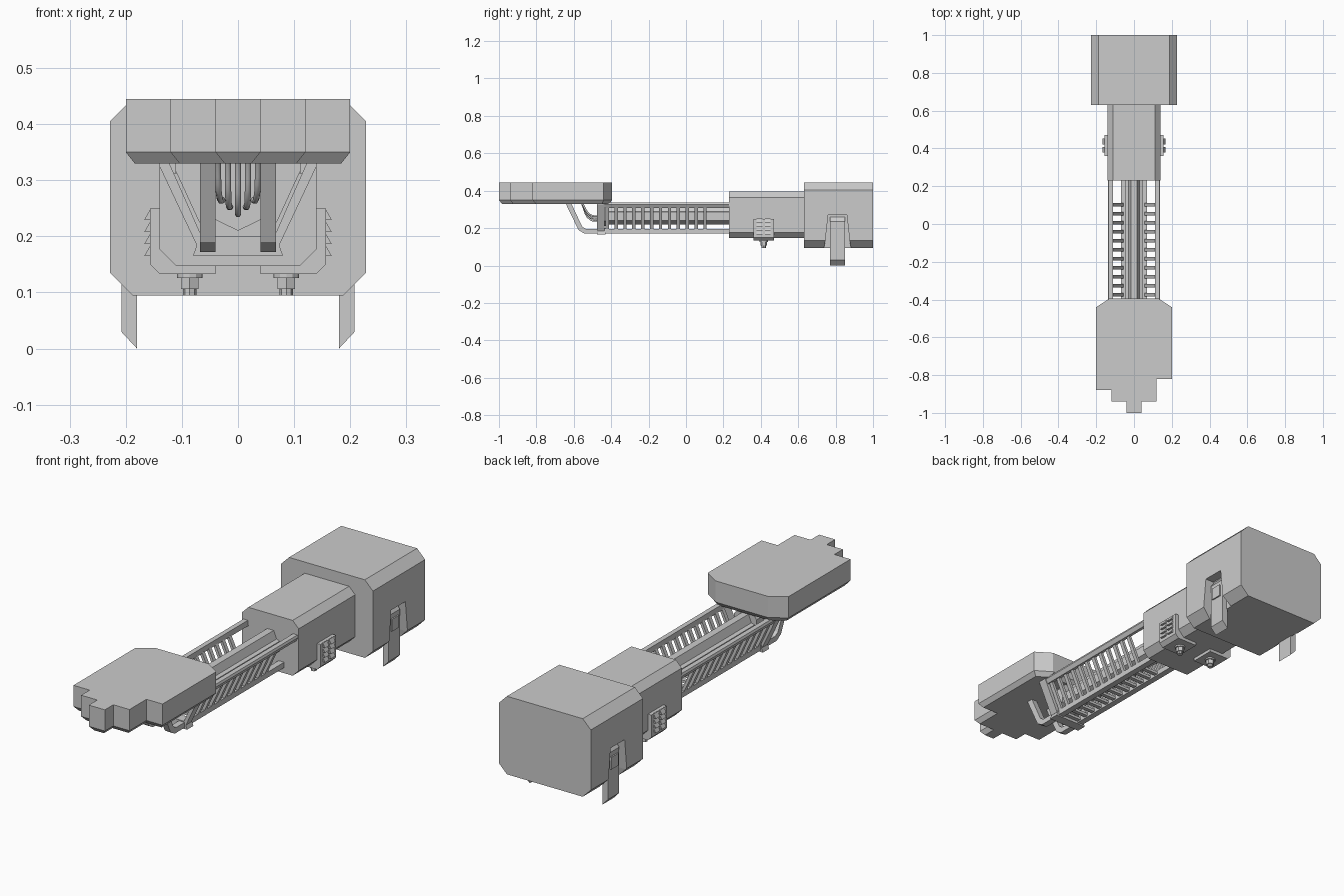
import bpy, bmesh
from mathutils import Vector

if "Cube" in bpy.data.objects:
    bpy.data.objects.remove(bpy.data.objects["Cube"])


def prism(name, pts, axis, a, b, bottom_taper=None):
    """Extrude a 2D profile along an axis: y takes (x,z), z takes (x,y), x takes (y,z)."""
    def place(p, t):
        return {'y': (p[0], t, p[1]), 'z': (p[0], p[1], t), 'x': (t, p[0], p[1])}[axis]
    bm = bmesh.new()
    lo = [bm.verts.new(place(p, a)) for p in pts]
    hi = [bm.verts.new(place(p, b)) for p in pts]
    n = len(pts)
    base = bm.faces.new(lo)
    bm.faces.new(hi[::-1])
    for i in range(n):
        bm.faces.new((lo[i], hi[i], hi[(i + 1) % n], lo[(i + 1) % n]))
    bmesh.ops.recalc_face_normals(bm, faces=bm.faces[:])
    if bottom_taper:
        bmesh.ops.inset_region(bm, faces=[base], thickness=bottom_taper[0],
                               depth=bottom_taper[1], use_even_offset=True)
    me = bpy.data.meshes.new(name)
    bm.to_mesh(me)
    bm.free()
    ob = bpy.data.objects.new(name, me)
    bpy.context.collection.objects.link(ob)
    return ob


def box(name, x0, x1, y0, y1, z0, z1):
    return prism(name, [(x0, z0), (x1, z0), (x1, z1), (x0, z1)], 'y', y0, y1)


def mirror(ob):
    ob.modifiers.new("Mirror", 'MIRROR')
    return ob


def array(ob, count, step):
    m = ob.modifiers.new("Array", 'ARRAY')
    m.count = count
    m.use_relative_offset = False
    m.use_constant_offset = True
    m.constant_offset_displace = step
    return ob


def octagon(x, z0, z1, c):
    return [(-x + c, z0), (x - c, z0), (x, z0 + c), (x, z1 - c),
            (x - c, z1), (-x + c, z1), (-x, z1 - c), (-x, z0 + c)]


# Rear block with tapered side recesses
rear = prism("rear_block", octagon(0.228, 0.095, 0.445, 0.04), 'y', 0.63, 1.0)
cutter = mirror(prism("recess_cutter", [(0.735, 0.08), (0.745, 0.13), (0.76, 0.27), (0.86, 0.27),
                                        (0.875, 0.13), (0.885, 0.08)], 'x', 0.185, 0.26))
cutter.hide_render = True
cutter.hide_viewport = True
cut = rear.modifiers.new("Recess", 'BOOLEAN')
cut.operation = 'DIFFERENCE'
cut.solver = 'EXACT'
cut.object = cutter

# Folding legs in the recesses, with a square button
mirror(prism("leg", [(0.18, 0), (0.208, 0.03), (0.208, 0.235), (0.19, 0.26), (0.18, 0.26)], 'y', 0.77, 0.85))
mirror(box("leg_button", 0.2, 0.214, 0.785, 0.835, 0.16, 0.215))

# Middle housing
prism("middle_housing", octagon(0.14, 0.147, 0.395, 0.03), 'y', 0.23, 0.64)

# Wrap-around corner brackets
mirror(prism("corner_bracket", [(0.04, 0.133), (0.14, 0.133), (0.157, 0.15), (0.157, 0.25),
                                (0.137, 0.25), (0.137, 0.178), (0.11, 0.149), (0.04, 0.149)],
             'y', 0.36, 0.47))
# Wedge grips on the brackets
for k, y in enumerate((0.378, 0.422)):
    grip = prism(f"bracket_grip_{k}", [(0.155, 0.165), (0.167, 0.165), (0.155, 0.186)], 'y', y, y + 0.03)
    mirror(array(grip, 4, (0, 0, 0.0215)))

# Bolts under the brackets
for part, r, z0, z1, sides in (("washer", 0.023, 0.126, 0.135, 12), ("nut", 0.018, 0.106, 0.128, 6),
                               ("tip", 0.012, 0.095, 0.108, 8)):
    for s in (-1, 1):
        bpy.ops.mesh.primitive_cylinder_add(vertices=sides, radius=r, depth=z1 - z0,
                                            location=(s * 0.086, 0.415, (z0 + z1) / 2))
        bpy.context.object.name = f"bolt_{part}_{'left' if s < 0 else 'right'}"

# Stepped front plate with bevelled underside
prism("front_plate", [(-0.2, -0.44), (-0.13, -0.395), (0.13, -0.395), (0.2, -0.44), (0.2, -0.82),
                      (0.12, -0.82), (0.12, -0.94), (0.04, -0.94), (0.04, -1.0), (-0.04, -1.0),
                      (-0.04, -0.94), (-0.12, -0.94), (-0.12, -0.88), (-0.2, -0.88)],
      'z', 0.35, 0.445, bottom_taper=(0.016, 0.02))

# Lower rails bending up to the plate
mirror(prism("lower_rail", [(0.24, 0.172), (0.24, 0.196), (-0.535, 0.196), (-0.555, 0.208), (-0.615, 0.335),
                            (-0.645, 0.335), (-0.575, 0.19), (-0.545, 0.172)], 'x', 0.04, 0.068))

# Upper rails
mirror(prism("upper_rail", [(0.11, 0.312), (0.128, 0.308), (0.138, 0.326), (0.134, 0.336), (0.112, 0.336)],
             'y', -0.47, 0.24))

# Slanted side rungs and bottom slats
rung = prism("side_rung", [(0.052, 0.19), (0.064, 0.186), (0.122, 0.312), (0.110, 0.316)], 'y', -0.43, -0.412)
mirror(array(rung, 12, (0, 0.0475, 0)))
array(box("bottom_slat", -0.045, 0.045, -0.43, -0.412, 0.178, 0.19), 12, (0, 0.0475, 0))

# V-shaped end frame and its clamp
mirror(prism("end_frame_arm", [(0.058, 0.185), (0.074, 0.185), (0.14, 0.325), (0.14, 0.336), (0.125, 0.336)],
             'y', -0.475, -0.435))
prism("end_clamp", [(-0.08, 0.166), (0.08, 0.166), (0.068, 0.2), (-0.068, 0.2)], 'y', -0.475, -0.43)

# Central beam with raised ridge, and its end collar
beam = [(0, 0.218), (0.046, 0.24), (0.046, 0.285), (0.03, 0.29), (0.016, 0.325),
        (-0.016, 0.325), (-0.03, 0.29), (-0.046, 0.285), (-0.046, 0.24)]
prism("central_beam", beam, 'y', -0.45, 0.24)
prism("beam_collar", [(0, 0.21), (0.056, 0.237), (0.056, 0.31), (0.04, 0.33), (-0.04, 0.33),
                      (-0.056, 0.31), (-0.056, 0.237)], 'y', -0.47, -0.42)

# Cables curving from the beam up into the plate
for i in range(5):
    x = (i - 2) * 0.0165
    drop = 0.012 * abs(i - 2)
    cu = bpy.data.curves.new(f"cable_{i}", 'CURVE')
    cu.dimensions = '3D'
    cu.bevel_depth = 0.0055
    cu.bevel_resolution = 1
    cu.resolution_u = 5
    cu.use_fill_caps = True
    sp = cu.splines.new('BEZIER')
    path = [(x * 0.8, -0.46, 0.24 + drop), (x, -0.51, 0.245 + drop), (x * 1.1, -0.56, 0.34)]
    sp.bezier_points.add(len(path) - 1)
    for bp, co in zip(sp.bezier_points, path):
        bp.co = co
        bp.handle_left_type = bp.handle_right_type = 'AUTO'
    bpy.context.collection.objects.link(bpy.data.objects.new(f"cable_{i}", cu))
